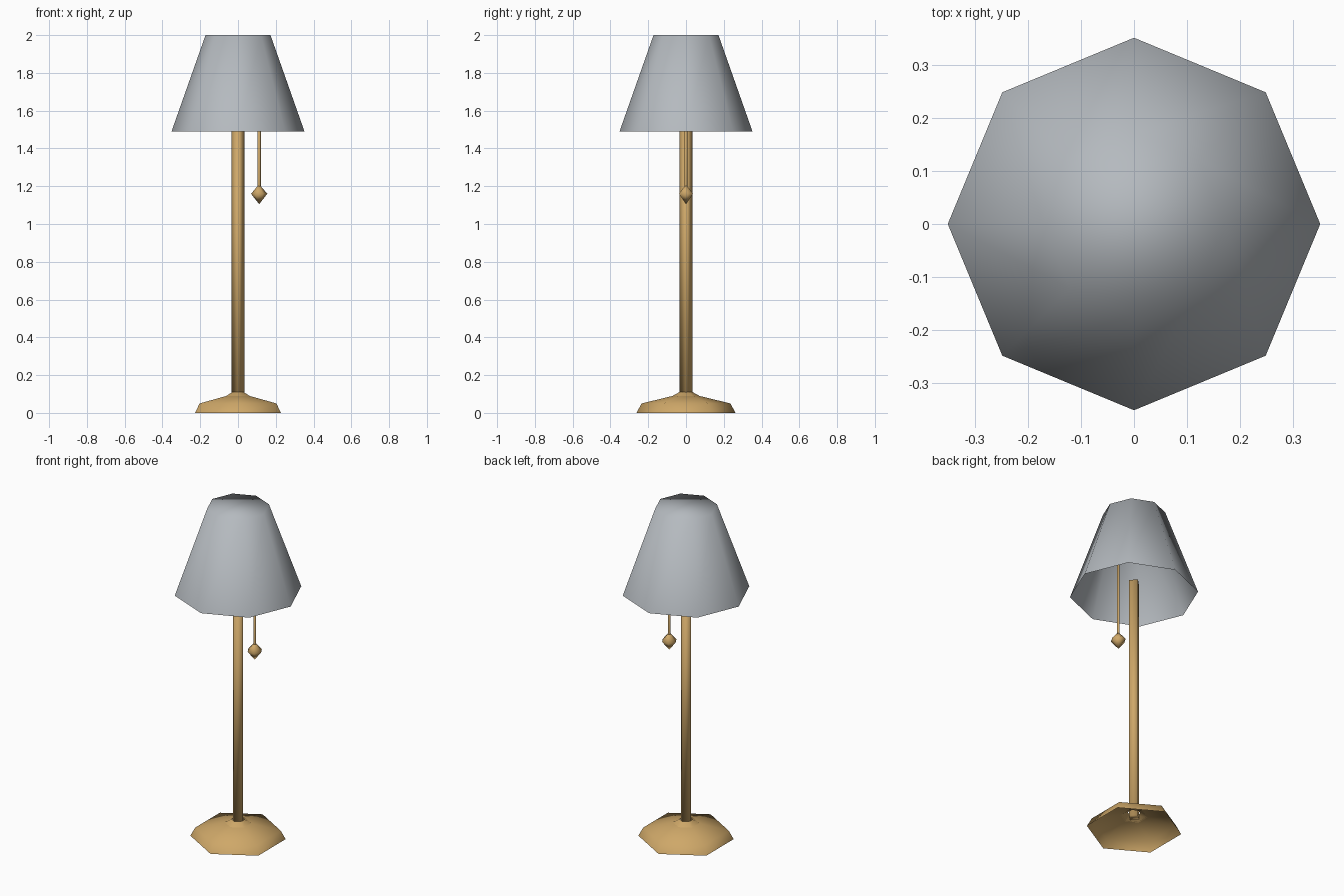
import bpy, bmesh, math

cube = bpy.data.objects.get("Cube")
if cube:
    bpy.data.objects.remove(cube, do_unlink=True)


def make_material(name, rgb):
    mat = bpy.data.materials.new(name)
    mat.use_nodes = True
    mat.diffuse_color = (*rgb, 1)
    mat.node_tree.nodes["Principled BSDF"].inputs["Base Color"].default_value = (*rgb, 1)
    return mat


def turned(name, profile, sides, mat, x=0.0, turn=0.0, cap_bottom=False, cap_top=False):
    """Low-poly turned part: rings of (radius, height) from bottom to top."""
    bm = bmesh.new()
    rings = []
    for r, z in profile:
        ring = []
        for i in range(sides):
            a = turn + math.tau * i / sides
            ring.append(bm.verts.new((x + r * math.cos(a), r * math.sin(a), z)))
        rings.append(ring)
    for low, high in zip(rings, rings[1:]):
        for i in range(sides):
            j = (i + 1) % sides
            bm.faces.new((low[i], low[j], high[j], high[i]))
    if cap_bottom:
        bm.faces.new(rings[0][::-1])
    if cap_top:
        bm.faces.new(rings[-1])
    bmesh.ops.remove_doubles(bm, verts=bm.verts, dist=0.0005)
    for face in bm.faces:
        face.smooth = True
    mesh = bpy.data.meshes.new(name)
    bm.to_mesh(mesh)
    bm.free()
    mesh.materials.append(mat)
    obj = bpy.data.objects.new(name, mesh)
    bpy.context.collection.objects.link(obj)
    return obj


wood = make_material("warm wood", (0.62, 0.39, 0.14))
fabric = make_material("grey fabric", (0.46, 0.49, 0.52))

# Hollow hexagonal foot with a small collar around the pole
turned("base", [(0.262, 0), (0.235, 0.05), (0.07, 0.09)], 6, wood, turn=math.pi / 2)
turned("collar", [(0.075, 0.088), (0.035, 0.11)], 6, wood, turn=math.pi / 2)

# Square pole standing on its corners
turned("pole", [(0.034, 0.08), (0.034, 1.57)], 4, wood, cap_bottom=True, cap_top=True)

# Eight-sided shade, open below and closed on top
turned("shade", [(0.352, 1.49), (0.172, 2.0)], 8, fabric, cap_top=True)

# Pull cord and its pointed knob
turned("pull_cord", [(0.009, 1.19), (0.009, 1.72)], 4, wood, x=0.112, cap_top=True)
turned("pull_knob", [(0, 1.105), (0.043, 1.16), (0.009, 1.2)], 6, wood, x=0.112, cap_top=True)
